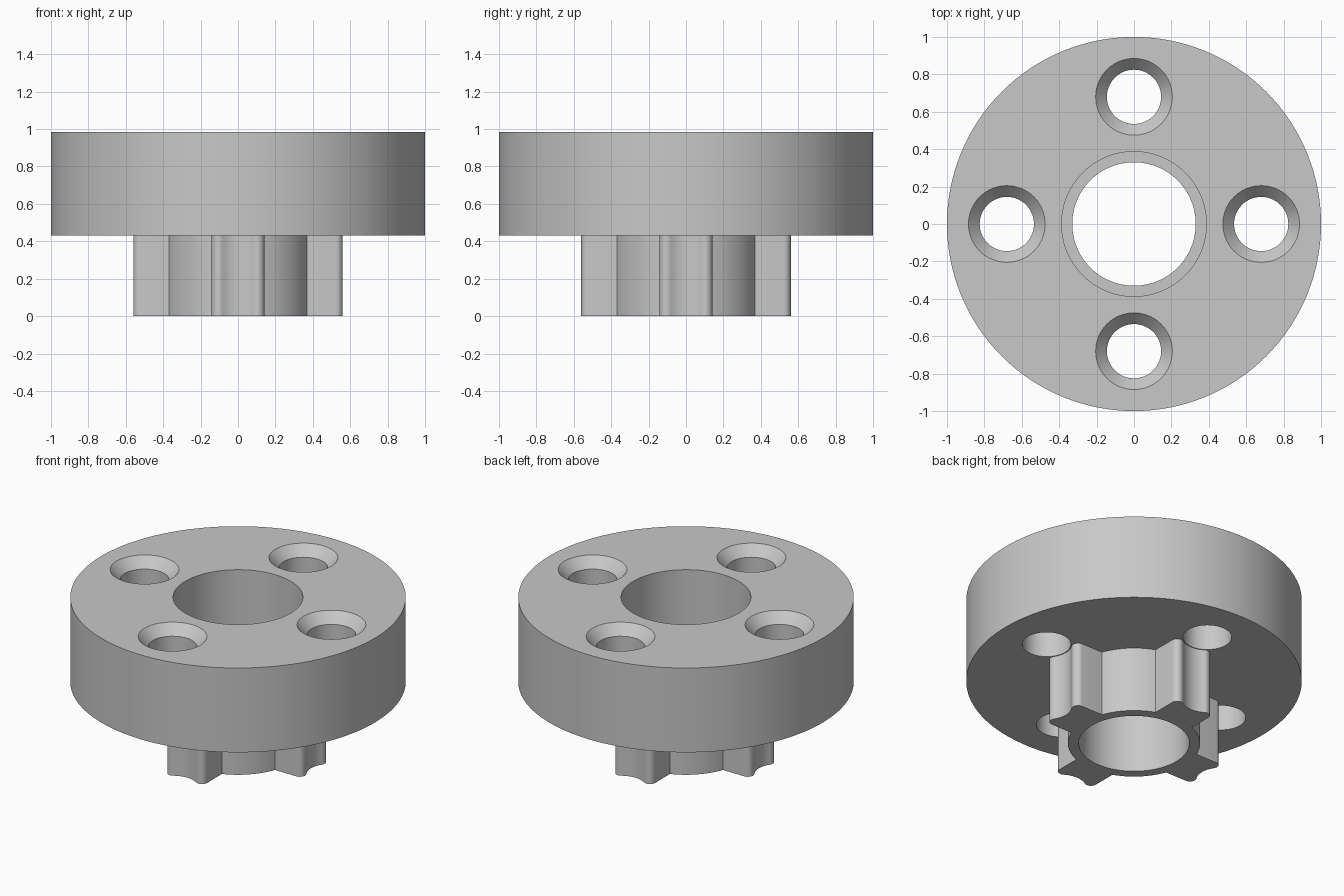
import bpy, bmesh
from math import pi, cos, sin, atan2, asin, hypot
from mathutils import Matrix, Vector

cube = bpy.data.objects.get("Cube")
if cube:
    bpy.data.objects.remove(cube, do_unlink=True)

TOP, SEAT = 0.985, 0.43          # flange top and underside
BORE, STEP_BORE = 0.33, 0.387    # lower and upper centre bore radii
HOLE_R, SINK_R, BOLT_CIRCLE = 0.145, 0.205, 0.68

grey = bpy.data.materials.new("plain_grey")
grey.use_nodes = True
grey.diffuse_color = (0.58, 0.58, 0.58, 1)
grey.node_tree.nodes["Principled BSDF"].inputs["Base Color"].default_value = (0.58, 0.58, 0.58, 1)


def make_object(name, bm):
    bmesh.ops.recalc_face_normals(bm, faces=bm.faces)
    mesh = bpy.data.meshes.new(name)
    bm.to_mesh(mesh)
    bm.free()
    mesh.materials.append(grey)
    obj = bpy.data.objects.new(name, mesh)
    bpy.context.collection.objects.link(obj)
    return obj


def lathe(name, profile, steps, x=0, y=0):
    """Solid of revolution from (radius, z) points, capped at both ends."""
    bm = bmesh.new()
    rings = [[bm.verts.new((x + r * cos(2 * pi * i / steps), y + r * sin(2 * pi * i / steps), z))
              for i in range(steps)] for r, z in profile]
    for low, high in zip(rings, rings[1:]):
        for i in range(steps):
            j = (i + 1) % steps
            bm.faces.new((low[i], low[j], high[j], high[i]))
    bm.faces.new(rings[0])
    bm.faces.new(rings[-1])
    return make_object(name, bm)


def cut(target, cutters):
    """Subtract the cutters for good and remove them."""
    for cutter in cutters:
        mod = target.modifiers.new("cut", 'BOOLEAN')
        mod.operation, mod.solver, mod.object = 'DIFFERENCE', 'EXACT', cutter
    graph = bpy.context.evaluated_depsgraph_get()
    mesh = bpy.data.meshes.new_from_object(target.evaluated_get(graph))
    target.modifiers.clear()
    target.data = mesh
    for cutter in cutters:
        bpy.data.objects.remove(cutter, do_unlink=True)


def arc(cx, cy, r, start, end, steps):
    return [Vector((cx + r * cos(a), cy + r * sin(a), 0))
            for a in (start + (end - start) * i / steps for i in range(steps + 1))]


# Flange: thick disc with a stepped bore and four countersunk holes
flange = lathe("flange", [(1, SEAT), (1, TOP)], 128)
cutters = [lathe("bore_cutter", [(BORE, SEAT - 0.1), (BORE, 0.5), (STEP_BORE, 0.5),
                                 (STEP_BORE, TOP + 0.1)], 96)]
for k in range(4):
    a = k * pi / 2
    cutters.append(lathe("hole_cutter", [(HOLE_R, SEAT - 0.1), (HOLE_R, TOP - 0.065),
                                         (SINK_R, TOP), (SINK_R, TOP + 0.1)], 64,
                         BOLT_CIRCLE * cos(a), BOLT_CIRCLE * sin(a)))
cut(flange, cutters)

# Hub: round core with four straight-sided lobes, scalloped around the holes
hub_r, horn_x, horn_y, horn_r = 0.394, 0.522, 0.103, 0.038
tilt = atan2(horn_y, BOLT_CIRCLE - horn_x)
scallop = hypot(BOLT_CIRCLE - horn_x, horn_y) - horn_r
root = asin((horn_y + horn_r) / hub_r)
quarter = (arc(horn_x, -horn_y, horn_r, -pi / 2, tilt, 12)
           + arc(BOLT_CIRCLE, 0, scallop, pi + tilt, pi - tilt, 14)[1:-1]
           + arc(horn_x, horn_y, horn_r, -tilt, pi / 2, 12)
           + arc(0, 0, hub_r, root, pi / 2 - root, 14))
bm = bmesh.new()
outline = [bm.verts.new(Matrix.Rotation(k * pi / 2, 3, 'Z') @ p) for k in range(4) for p in quarter]
base = bm.faces.new(outline)
extruded = bmesh.ops.extrude_face_region(bm, geom=[base])["geom"]
bmesh.ops.translate(bm, verts=[v for v in extruded if isinstance(v, bmesh.types.BMVert)],
                    vec=(0, 0, SEAT))
hub = make_object("lobed_hub", bm)
cut(hub, [lathe("hub_bore_cutter", [(BORE, -0.1), (BORE, SEAT + 0.1)], 96)])

# Smooth the round walls, keep the edges crisp
for obj in (flange, hub):
    bpy.ops.object.select_all(action='DESELECT')
    obj.select_set(True)
    bpy.context.view_layer.objects.active = obj
    bpy.ops.object.shade_smooth_by_angle(angle=pi / 6)
